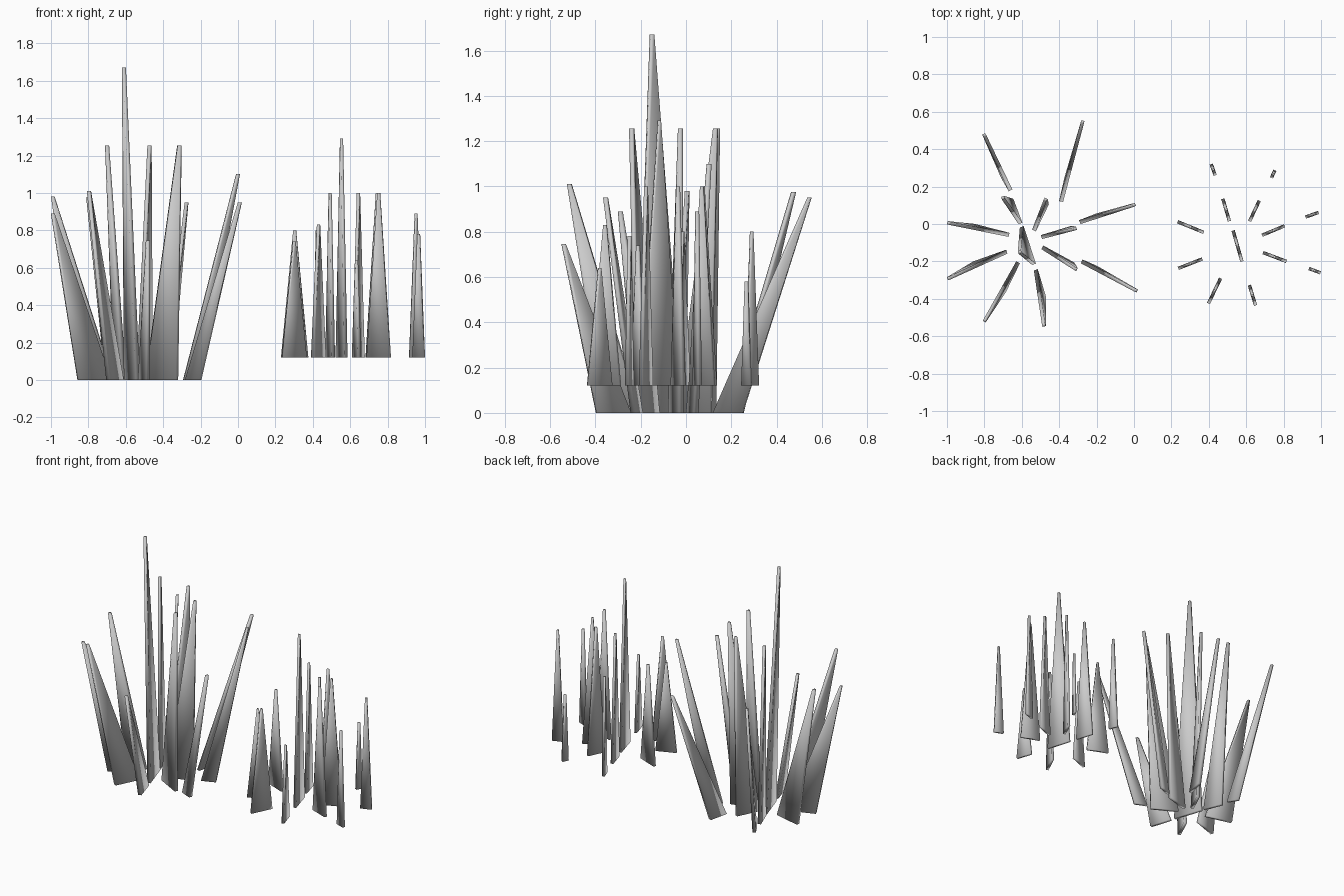
import bpy
from mathutils import Vector


def blade(name, a, b, tip, z0, z1, thick, tip_w):
    """Tapered flat blade: base runs from a to b, narrowing to a tiny top."""
    a, b, tip = Vector(a), Vector(b), Vector(tip)
    d = (b - a).normalized()
    n = Vector((-d.y, d.x)) * thick / 2
    h = d * tip_w / 2
    m = n * 0.8
    low = [a - n, b - n, b + n, a + n]
    top = [tip - h - m, tip + h - m, tip + h + m, tip - h + m]
    verts = [(p.x, p.y, z0) for p in low] + [(p.x, p.y, z1) for p in top]
    faces = [(3, 2, 1, 0), (4, 5, 6, 7)]
    faces += [(i, (i + 1) % 4, (i + 1) % 4 + 4, i + 4) for i in range(4)]
    me = bpy.data.meshes.new(name)
    me.from_pydata(verts, [], faces)
    for p in me.polygons:
        p.use_smooth = True
    ob = bpy.data.objects.new(name, me)
    bpy.context.collection.objects.link(ob)


# Large splayed tuft: inner base end, outer base end, tip, height
tuft = [
    ((-.39, .12), (-.36, .25), (-.275, .545), .95),
    ((-.66, .18), (-.70, .25), (-.80, .475), .975),
    ((-.29, .01), (-.20, .045), (0, .102), 1.10),
    ((-.28, -.20), (-.20, -.235), (.01, -.355), .95),
    ((-.525, -.245), (-.48, -.395), (-.482, -.54), .745),
    ((-.62, -.205), (-.695, -.36), (-.797, -.515), 1.01),
    ((-.68, -.148), (-.855, -.21), (-.99, -.29), .89),
    ((-.668, -.058), (-.855, -.01), (-.99, .005), .98),
    ((-.607, .003), (-.655, .13), (-.70, .14), 1.255),
    ((-.535, -.035), (-.465, .11), (-.473, .13), 1.255),
    ((-.495, -.07), (-.33, -.02), (-.315, -.025), 1.255),
    ((-.49, -.125), (-.325, -.215), (-.312, -.24), 1.255),
    ((-.60, -.015), (-.535, -.215), (-.61, -.15), 1.67),
]
for i, (a, b, t, z) in enumerate(tuft):
    blade(f"leaning_blade_{i + 1}", a, b, t, 0, z, .022, .016)

# Small upright tuft: base ends and height, tip above the base middle
upright = [
    ((.413, .32), (.434, .26), .80), ((.753, .287), (.735, .247), .58),
    ((.475, .135), (.51, .015), 1.0), ((.67, .125), (.618, .015), 1.0),
    ((.805, -.01), (.685, -.06), 1.0), ((.69, -.153), (.815, -.20), 1.0),
    ((.53, -.035), (.577, -.20), 1.29), ((.233, .012), (.373, -.045), .80),
    ((.237, -.237), (.365, -.187), .74), ((.398, -.425), (.463, -.29), .83),
    ((.617, -.327), (.65, -.435), .64), ((.917, .037), (.987, .062), .89),
    ((.935, -.238), (.997, -.261), .78),
]
for i, (a, b, z) in enumerate(upright):
    mid = (Vector(a) + Vector(b)) / 2
    blade(f"upright_blade_{i + 1}", a, b, mid, .12, z, .018, .012)
